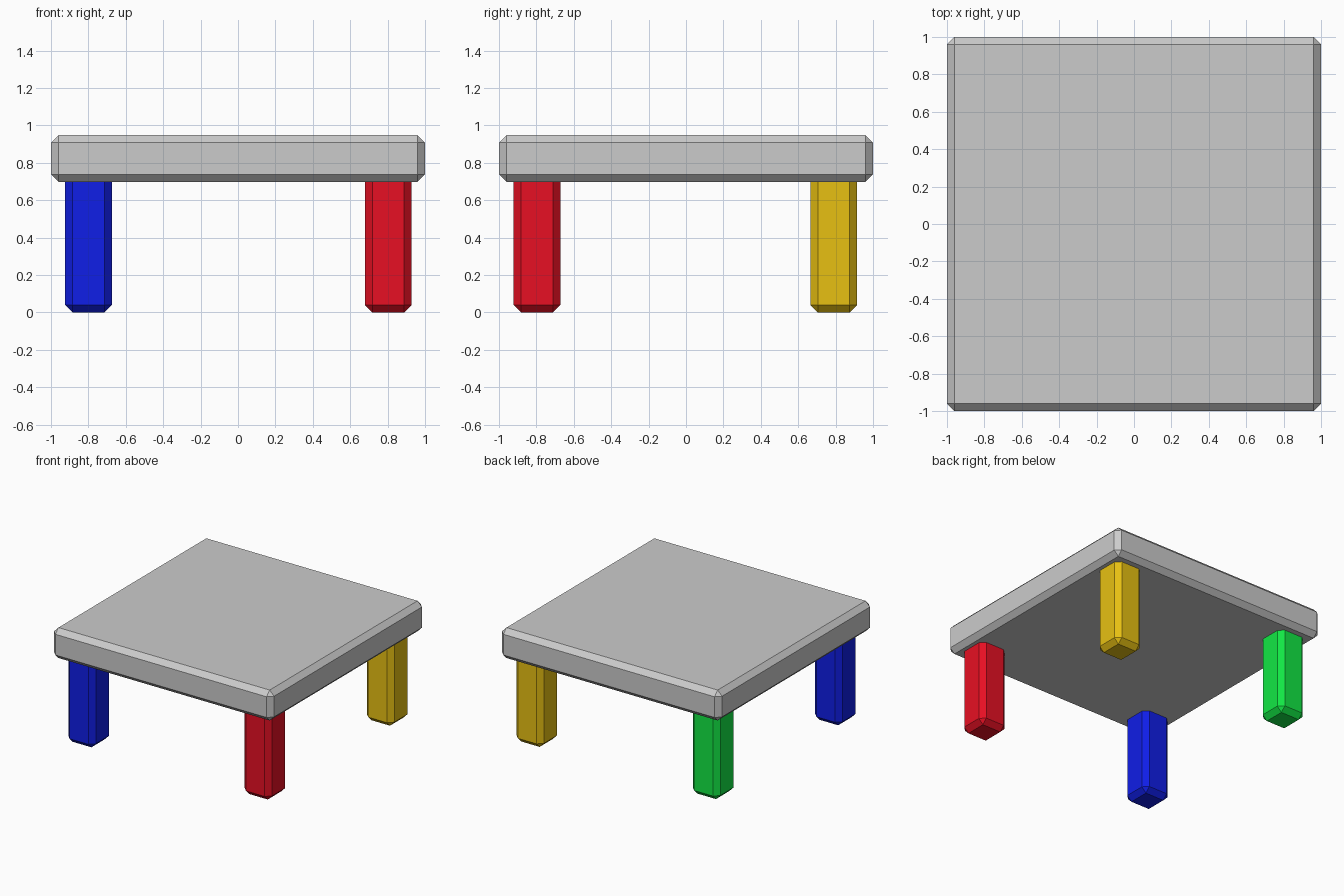
import bpy

if "Cube" in bpy.data.objects:
    bpy.data.objects.remove(bpy.data.objects["Cube"])

BEVEL = 0.04


def chamfered_box(name, center, size, color=None):
    bpy.ops.mesh.primitive_cube_add(size=1, location=center)
    obj = bpy.context.object
    obj.name = name
    obj.scale = size
    bpy.ops.object.transform_apply(location=False, rotation=False, scale=True)
    bevel = obj.modifiers.new("chamfer", 'BEVEL')
    bevel.width = BEVEL
    bevel.segments = 1
    if color:
        mat = bpy.data.materials.new(name + "_paint")
        mat.diffuse_color = (*color, 1)
        mat.use_nodes = True
        mat.node_tree.nodes["Principled BSDF"].inputs["Base Color"].default_value = mat.diffuse_color
        obj.data.materials.append(mat)
    return obj


# Table top
chamfered_box("table_top", (0, 0, 0.823), (2, 2, 0.25))

# Four painted legs, tops sunk slightly into the table top
LEG_WIDTH, LEG_HEIGHT = 0.25, 0.75
legs = {
    "front_left_leg": (-0.80, -0.797, (0.005, 0.013, 0.8)),
    "front_right_leg": (0.803, -0.797, (0.8, 0.005, 0.017)),
    "back_right_leg": (0.803, 0.79, (0.8, 0.527, 0.006)),
    "back_left_leg": (-0.80, 0.79, (0.006, 0.8, 0.058)),
}
for name, (x, y, color) in legs.items():
    chamfered_box(name, (x, y, LEG_HEIGHT / 2),
                  (LEG_WIDTH, LEG_WIDTH, LEG_HEIGHT), color)
